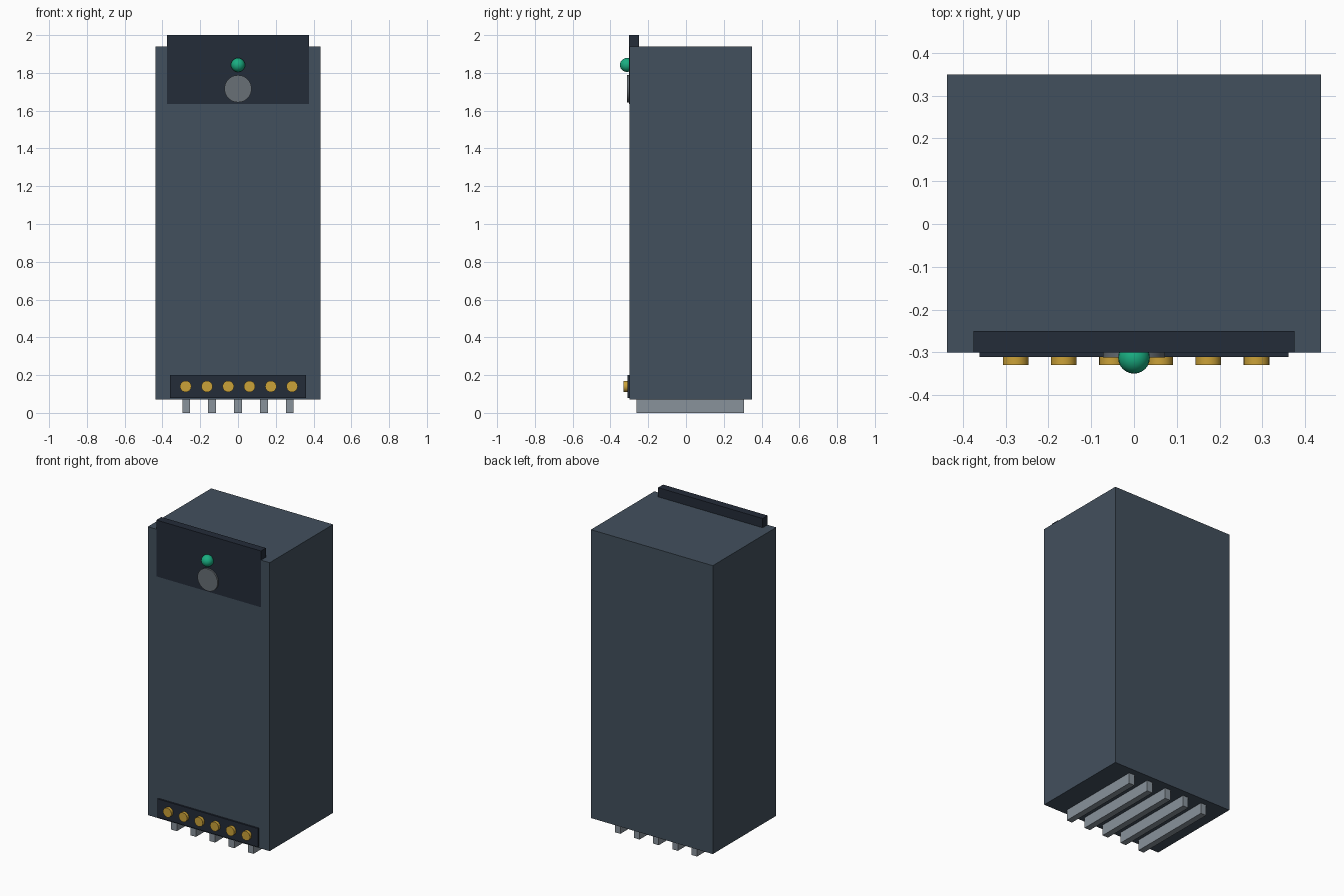
import bpy, math

if "Cube" in bpy.data.objects:
    bpy.data.objects.remove(bpy.data.objects["Cube"])


def material(name, rgb):
    m = bpy.data.materials.new(name)
    m.diffuse_color = (*rgb, 1)
    m.use_nodes = True
    m.node_tree.nodes["Principled BSDF"].inputs["Base Color"].default_value = m.diffuse_color
    return m


SLATE = material("slate", (0.055, 0.08, 0.11))
DARK = material("dark", (0.017, 0.025, 0.04))
GOLD = material("gold", (0.60, 0.36, 0.04))
STEEL = material("steel", (0.25, 0.29, 0.33))
LENS = material("lens_grey", (0.14, 0.16, 0.18))
GREEN = material("green", (0.01, 0.42, 0.22))


def box(name, lo, hi, mat):
    bpy.ops.mesh.primitive_cube_add(size=1, location=[(a + b) / 2 for a, b in zip(lo, hi)])
    o = bpy.context.object
    o.name = name
    o.scale = [b - a for a, b in zip(lo, hi)]
    bpy.ops.object.transform_apply(location=False, rotation=False, scale=True)
    o.data.materials.append(mat)


def disc(name, x, z, radius, y0, y1, mat, sides):
    # cylinder lying along y
    bpy.ops.mesh.primitive_cylinder_add(vertices=sides, radius=radius, depth=y1 - y0,
                                        location=(x, (y0 + y1) / 2, z),
                                        rotation=(math.pi / 2, 0, 0))
    o = bpy.context.object
    o.name = name
    o.data.materials.append(mat)
    bpy.ops.object.shade_smooth_by_angle()


# Main case
box("body", (-0.437, -0.30, 0.07), (0.437, 0.35, 1.94), SLATE)

# Front top panel, standing proud of the case top
box("top_panel", (-0.375, -0.301, 1.635), (0.375, -0.25, 2.0), DARK)

# Sensor disc and status light
disc("sensor_disc", 0, 1.716, 0.072, -0.312, -0.29, LENS, 32)
bpy.ops.mesh.primitive_uv_sphere_add(segments=24, ring_count=12, radius=0.037,
                                     location=(0, -0.313, 1.842))
light = bpy.context.object
light.name = "status_light"
light.data.materials.append(GREEN)
bpy.ops.object.shade_smooth_by_angle()

# Connector strip with six contacts
box("contact_strip", (-0.361, -0.311, 0.08), (0.361, -0.29, 0.20), DARK)
for i in range(6):
    disc(f"contact_{i + 1}", -0.277 + 0.1127 * i, 0.14, 0.03, -0.33, -0.30, GOLD, 24)

# Runners underneath
for i in range(-2, 3):
    x = 0.1375 * i
    box(f"runner_{i + 3}", (x - 0.02, -0.263, 0), (x + 0.02, 0.308, 0.075), STEEL)
